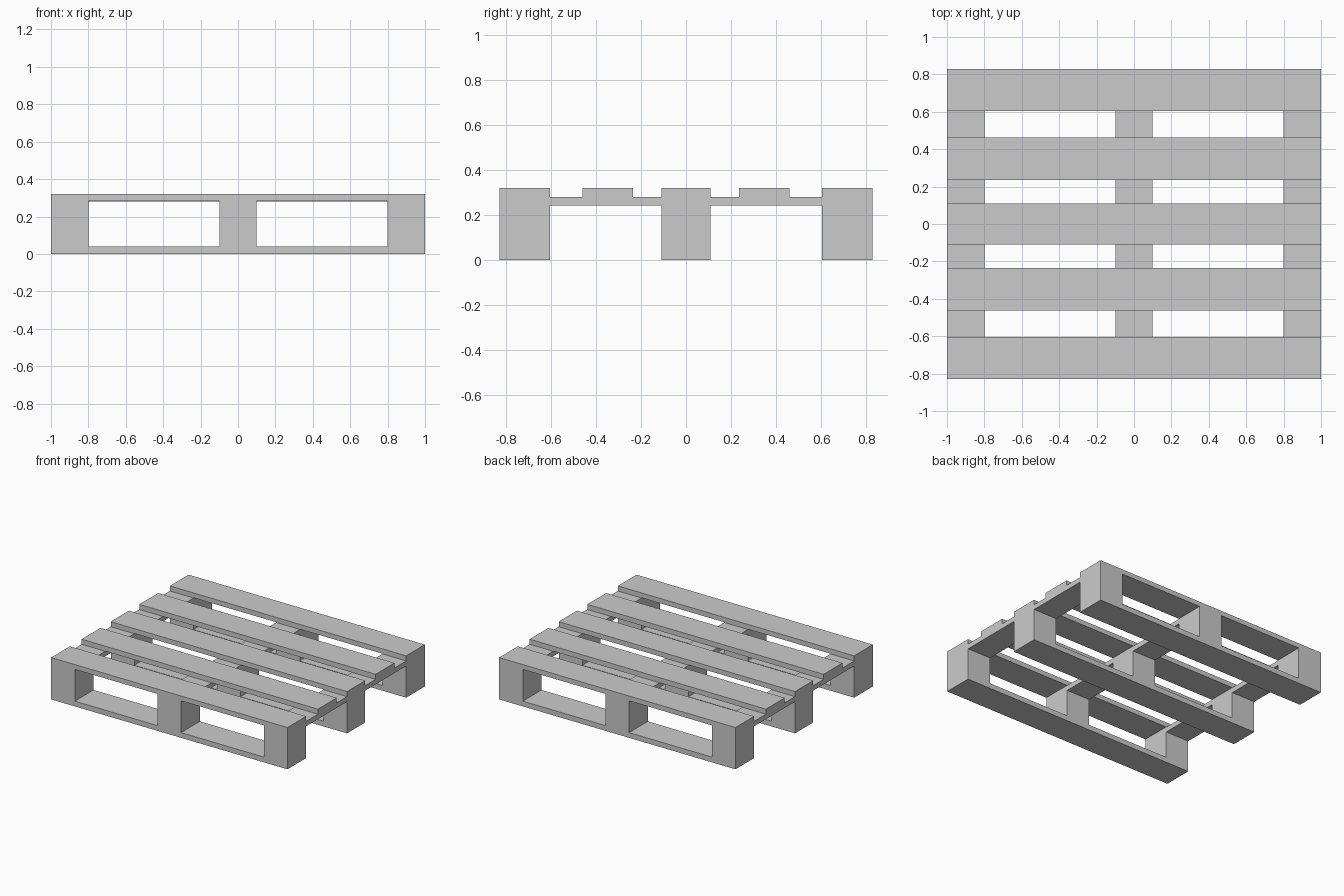
import bpy, bmesh

if "Cube" in bpy.data.objects:
    bpy.data.objects.remove(bpy.data.objects["Cube"])

XS = [-1.0, -0.8, -0.1, 0.1, 0.8, 1.0]   # block edges along the length
ZS = [0.0, 0.04, 0.283, 0.32]            # bottom board, block, top board levels
WINDOWS = {(1, 1), (3, 1)}               # open cells between the blocks


def finish(bm, name):
    bmesh.ops.recalc_face_normals(bm, faces=bm.faces)
    mesh = bpy.data.meshes.new(name)
    bm.to_mesh(mesh)
    bm.free()
    obj = bpy.data.objects.new(name, mesh)
    bpy.context.collection.objects.link(obj)
    return obj


def box(name, x, y, z):
    bm = bmesh.new()
    bmesh.ops.create_cube(bm, size=1)
    for v in bm.verts:
        for i, (lo, hi) in enumerate((x, y, z)):
            v.co[i] = hi if v.co[i] > 0 else lo
    return finish(bm, name)


def runner(name, y0, y1):
    """Skid frame: top board, three blocks and bottom board in one piece."""
    bm = bmesh.new()
    grid = [[bm.verts.new((x, y0, z)) for z in ZS] for x in XS]
    for i in range(len(XS) - 1):
        for k in range(len(ZS) - 1):
            if (i, k) not in WINDOWS:
                bm.faces.new((grid[i][k], grid[i + 1][k],
                              grid[i + 1][k + 1], grid[i][k + 1]))
    out = bmesh.ops.extrude_face_region(bm, geom=bm.faces[:], use_keep_orig=True)
    for v in out["geom"]:
        if isinstance(v, bmesh.types.BMVert):
            v.co.y = y1
    return finish(bm, name)


# Three skid frames
for label, y0, y1 in (("front", -0.83, -0.605), ("middle", -0.11, 0.11), ("back", 0.605, 0.83)):
    runner(f"{label}_runner", y0, y1)

for label, s in (("front", -1), ("back", 1)):
    # Deck slat between two frames
    box(f"{label}_deck_slat", (-1, 1), sorted((s * 0.235, s * 0.462)), (0.281, 0.32))
    # Cross boards joining the frames
    for side, i in (("left", 0), ("centre", 2), ("right", 4)):
        box(f"{label}_{side}_cross_board", (XS[i], XS[i + 1]),
            sorted((s * 0.11, s * 0.605)), (0.243, 0.281))
